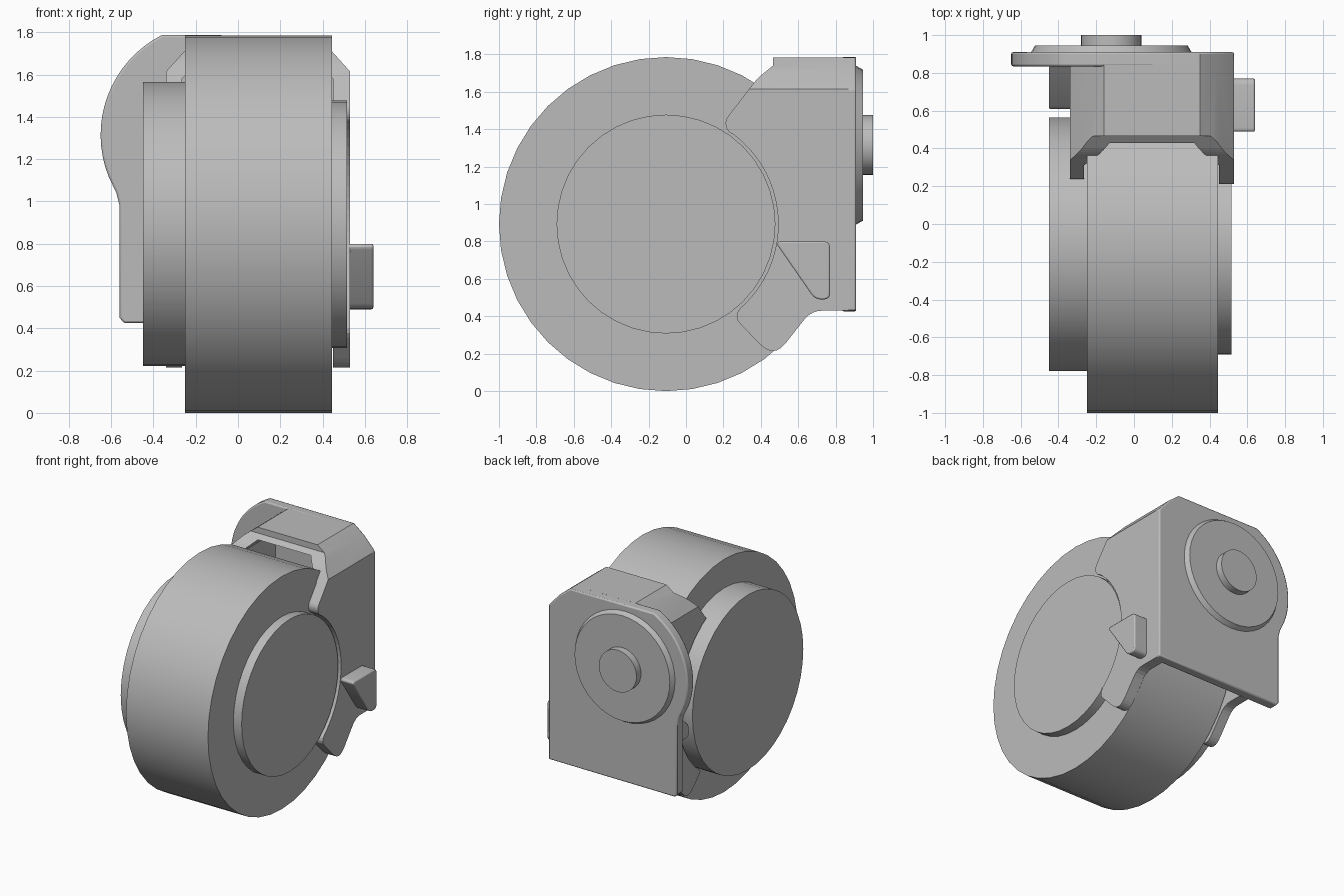
import bpy, bmesh, math
from mathutils import Vector

cube = bpy.data.objects.get("Cube")
if cube:
    bpy.data.objects.remove(cube, do_unlink=True)

GREY = (0.5, 0.5, 0.5, 1)
mat = bpy.data.materials.new("plain grey")
mat.use_nodes = True
mat.diffuse_color = GREY
mat.node_tree.nodes["Principled BSDF"].inputs["Base Color"].default_value = GREY

AXLE = (-0.107, 0.893)      # wheel centre in y, z
PIVOT = (-0.12, 1.315)      # pivot disc centre in x, z


def arc(centre, r, start, end, n):
    """Points on an arc, angles in degrees."""
    angles = [math.radians(start + (end - start) * i / n) for i in range(n + 1)]
    return [(centre[0] + r * math.cos(a), centre[1] + r * math.sin(a)) for a in angles]


def rounded(points, r, steps=4):
    """Round every corner of a polygon."""
    out = []
    for i, p in enumerate(points):
        p = Vector(p)
        before, after = Vector(points[i - 1]) - p, Vector(points[(i + 1) % len(points)]) - p
        a = p + before.normalized() * min(r, before.length * 0.45)
        b = p + after.normalized() * min(r, after.length * 0.45)
        for k in range(steps + 1):
            t = k / steps
            out.append(tuple(a * (1 - t) ** 2 + p * 2 * t * (1 - t) + b * t * t))
    return out


def prism(name, points, axis, lo, hi):
    """Extrude a profile: (y, z) along x or (x, z) along y."""
    bm = bmesh.new()
    def place(p, d):
        return (d, p[0], p[1]) if axis == "x" else (p[0], d, p[1])
    rings = [[bm.verts.new(place(p, d)) for p in points] for d in (lo, hi)]
    bm.faces.new(rings[0])
    bm.faces.new(rings[1])
    n = len(points)
    for i in range(n):
        j = (i + 1) % n
        bm.faces.new((rings[0][i], rings[0][j], rings[1][j], rings[1][i]))
    bmesh.ops.recalc_face_normals(bm, faces=bm.faces)
    mesh = bpy.data.meshes.new(name)
    bm.to_mesh(mesh)
    bm.free()
    mesh.materials.append(mat)
    obj = bpy.data.objects.new(name, mesh)
    bpy.context.collection.objects.link(obj)
    return obj


def cylinder(name, centre, r, axis, lo, hi, n=40):
    return prism(name, arc(centre, r, 90, 450 - 360 / n, n - 1), axis, lo, hi)


def boolean(obj, cutter, operation):
    mod = obj.modifiers.new(operation.lower(), "BOOLEAN")
    mod.operation = operation
    mod.solver = "EXACT"
    mod.object = cutter
    cutter.hide_render = True
    cutter.hide_set(True)


def bevel(obj, width, segments=2):
    mod = obj.modifiers.new("soft edges", "BEVEL")
    mod.width = width
    mod.segments = segments
    mod.limit_method = "ANGLE"
    mod.angle_limit = math.radians(40)


# Wheel and hubs
wheel = cylinder("wheel", AXLE, 0.893, "x", -0.25, 0.445)
right_hub = cylinder("right_hub", AXLE, 0.585, "x", 0.44, 0.515)
left_hub = cylinder("left_hub", AXLE, 0.672, "x", -0.45, -0.245)

# Housing: an arched shell trimmed to the side outline
outer = [(-0.34, 0.1), (-0.34, 1.615), (-0.25, 1.715), (-0.16, 1.785),
         (0.35, 1.785), (0.44, 1.715), (0.53, 1.615), (0.53, 0.1)]
inner = [(0.45, 0.1), (0.45, 1.58), (0.32, 1.71), (-0.13, 1.71), (-0.265, 1.58), (-0.265, 0.1)]
housing = prism("fork_housing", outer + inner, "y", 0.1, 0.87)

upper = rounded([(0.46, 1.74), (0.38, 1.67), (0.21, 1.45), (0.215, 1.40), (0.26, 1.36)], 0.03)[5:-5]
lower = rounded([(0.4, 0.56), (0.25, 0.4), (0.43, 0.215), (0.50, 0.215), (0.67, 0.43), (0.8, 0.43)], 0.06)[5:-5]
side = ([(0.95, 1.9), (0.465, 1.9), (0.465, 1.74)] + upper
        + arc(AXLE, 0.6, 53, -50, 20) + lower + [(0.95, 0.43)])
boolean(housing, prism("side_outline_helper", side, "x", -0.6, 0.8), "INTERSECT")
boolean(housing, cylinder("left_hub_clearance_helper", AXLE, 0.69, "x", -0.6, -0.2), "DIFFERENCE")

# Mounting plate with a round lobe
lobe = arc(PIVOT, 0.53, 117, 202, 16)
plate = ([(0.53, 0.43), (0.53, 1.615), (0.44, 1.715), (0.35, 1.785)] + lobe
         + [(-0.575, 1.04), (-0.56, 0.98), (-0.56, 0.45), (-0.54, 0.425)])
plate = prism("mounting_plate", plate, "y", 0.835, 0.91)
bevel(plate, 0.01)

# Pivot disc with a chamfered rim, and its pin
pivot_disc = cylinder("pivot_disc", PIVOT, 0.43, "y", 0.90, 0.945)
bm = bmesh.new()
bm.from_mesh(pivot_disc.data)
for v in bm.verts:
    if v.co.y > 0.92:
        v.co.x = PIVOT[0] + (v.co.x - PIVOT[0]) * 0.94
        v.co.z = PIVOT[1] + (v.co.z - PIVOT[1]) * 0.94
bm.to_mesh(pivot_disc.data)
bm.free()
pivot_pin = cylinder("pivot_pin", PIVOT, 0.16, "y", 0.94, 1.0, 32)

# Side lugs
pedal = prism("brake_pedal", rounded([(0.475, 0.8), (0.77, 0.8), (0.77, 0.49), (0.69, 0.49)], 0.035),
              "x", 0.52, 0.64)
bevel(pedal, 0.008)
left_lug = prism("left_lug", rounded([(0.61, 0.75), (0.61, 0.84), (0.84, 1.06), (0.84, 0.75)], 0.02),
                 "x", -0.45, -0.33)
bevel(left_lug, 0.008)

# Smooth shading with sharp edges kept
for obj in (wheel, right_hub, left_hub, housing, plate, pivot_disc, pivot_pin, pedal, left_lug):
    bpy.ops.object.select_all(action="DESELECT")
    obj.select_set(True)
    bpy.context.view_layer.objects.active = obj
    bpy.ops.object.shade_smooth_by_angle(angle=math.radians(30))
